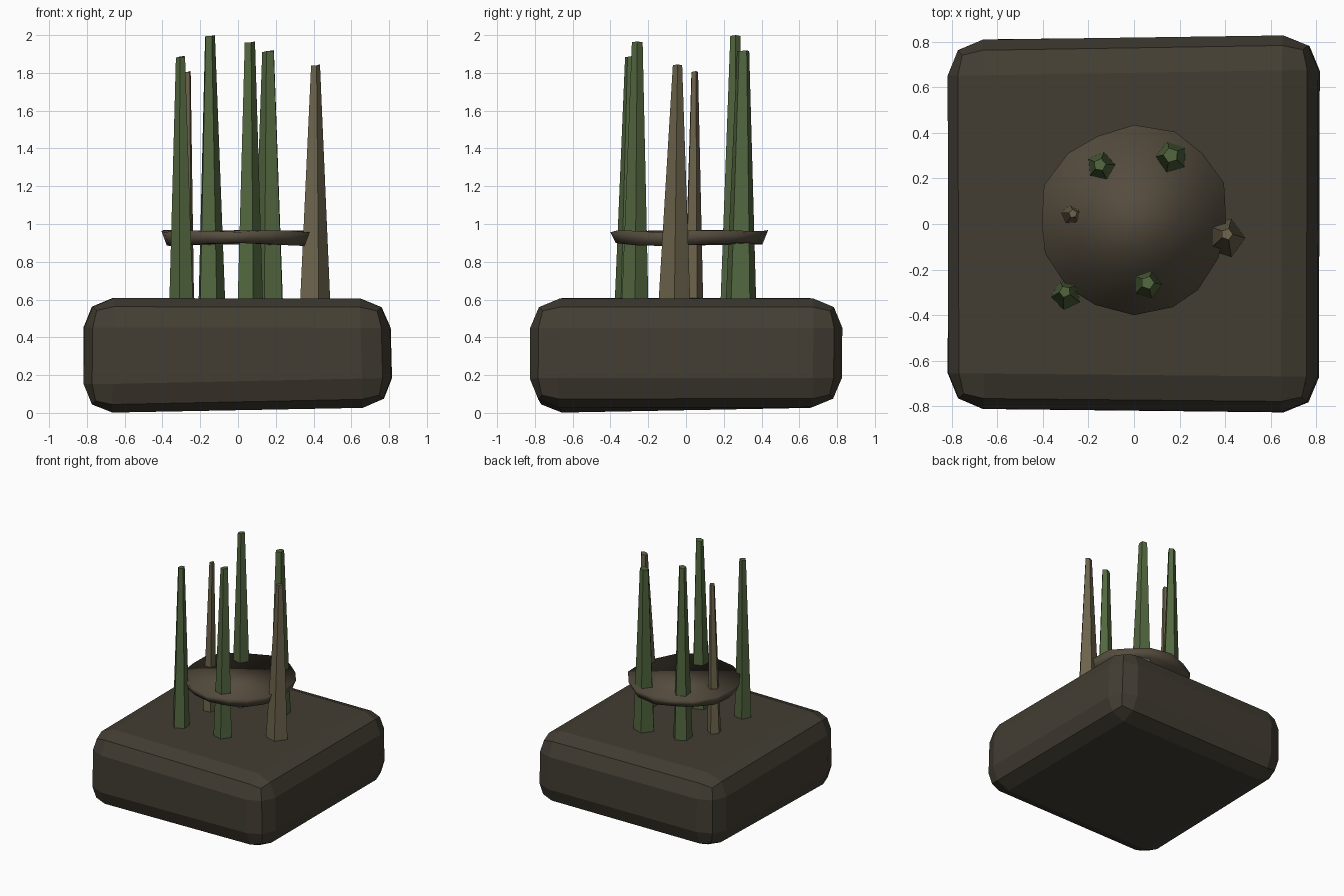
import bpy, bmesh, math
from mathutils import Vector

if "Cube" in bpy.data.objects:
    bpy.data.objects.remove(bpy.data.objects["Cube"])


def material(name, rgb):
    m = bpy.data.materials.new(name)
    m.diffuse_color = (*rgb, 1)
    m.use_nodes = True
    m.node_tree.nodes["Principled BSDF"].inputs["Base Color"].default_value = m.diffuse_color
    return m


MUD = material("mud", (0.055, 0.047, 0.033))
GREEN = material("green", (0.085, 0.135, 0.05))
STRAW = material("straw", (0.15, 0.125, 0.07))
LEAF = material("brown_pad", (0.09, 0.072, 0.048))


def finish(name, bm, mat):
    bmesh.ops.recalc_face_normals(bm, faces=bm.faces[:])
    me = bpy.data.meshes.new(name)
    bm.to_mesh(me)
    bm.free()
    me.materials.append(mat)
    ob = bpy.data.objects.new(name, me)
    bpy.context.collection.objects.link(ob)
    return ob


def loft(bm, lower, upper):
    # closed prism between two matching rings
    a = [bm.verts.new(p) for p in lower]
    b = [bm.verts.new(p) for p in upper]
    n = len(a)
    for i in range(n):
        j = (i + 1) % n
        bm.faces.new((a[i], a[j], b[j], b[i]))
    bm.faces.new(a[::-1])
    bm.faces.new(b)


# Ground block: slightly uneven box with a wide two-step bevel
bm = bmesh.new()
loft(bm,
     [(-0.82, -0.81, -0.005), (0.815, -0.83, 0.03), (0.82, 0.825, 0.03), (-0.815, 0.81, 0.03)],
     [(-0.812, -0.81, 0.608), (0.8, -0.825, 0.605), (0.805, 0.832, 0.605), (-0.82, 0.805, 0.608)])
block = finish("ground_block", bm, MUD)
bev = block.modifiers.new("bevel", "BEVEL")
bev.width = 0.155
bev.segments = 2
bev.limit_method = 'NONE'

# Floating round pad, irregular 16-sided outline narrowing downward
outline = [(0, 0.435), (-0.16, 0.385), (-0.29, 0.31), (-0.395, 0.17),
           (-0.405, 0.0), (-0.39, -0.13), (-0.29, -0.28), (-0.17, -0.355),
           (0, -0.4), (0.17, -0.365), (0.28, -0.29), (0.37, -0.15),
           (0.405, 0.0), (0.395, 0.18), (0.3, 0.31), (0.18, 0.405)]
bm = bmesh.new()
loft(bm,
     [(x * 0.93, y * 0.93, 0.892 + 0.008 * math.sin(i)) for i, (x, y) in enumerate(outline)],
     [(x, y, 0.962 + 0.006 * math.cos(2 * i)) for i, (x, y) in enumerate(outline)])
for f in bm.faces:
    f.smooth = True
finish("round_pad", bm, LEAF)


# Tapered five-sided stalks: base xy, tip xy, top z, base radius, tip radius, turn
def stalk(name, base, tip, top, r0, r1, turn, mat):
    def ring(c, z, r):
        return [Vector((c[0] + r * math.cos(turn + k * math.tau / 5),
                        c[1] + r * math.sin(turn + k * math.tau / 5), z)) for k in range(5)]
    upper = ring(tip, top - 0.005, r1)
    upper[0].z += 0.005
    upper[2].z -= 0.005
    bm = bmesh.new()
    loft(bm, ring(base, 0.55, r0), upper)
    finish(name, bm, mat)


stalk("reed_back_left", (-0.143, 0.252), (-0.15, 0.26), 2.0, 0.077, 0.028, 0.1, GREEN)
stalk("reed_back_right", (0.168, 0.29), (0.162, 0.302), 1.92, 0.086, 0.034, 0.6, GREEN)
stalk("reed_front_right", (0.058, -0.27), (0.06, -0.258), 1.967, 0.075, 0.03, 0.0, GREEN)
stalk("reed_front_left", (-0.297, -0.312), (-0.303, -0.297), 1.89, 0.068, 0.026, 0.75, GREEN)
stalk("dry_stem_left", (-0.282, 0.038), (-0.268, 0.045), 1.81, 0.054, 0.019, 0.4, STRAW)
stalk("dry_stem_right", (0.4, -0.062), (0.408, -0.045), 1.845, 0.09, 0.026, 0.0, STRAW)
